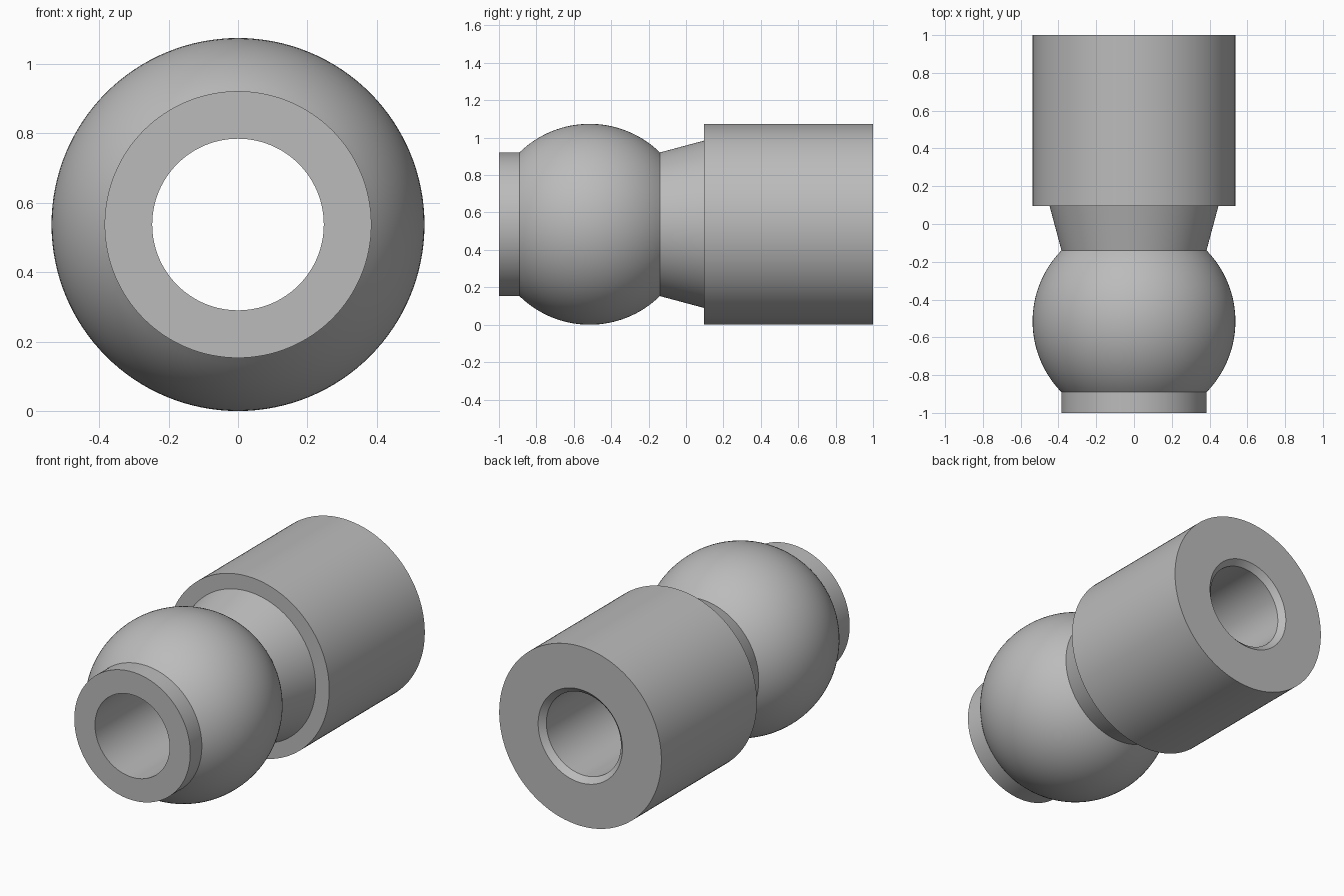
import bpy, bmesh, math
from mathutils import Matrix, Vector

cube = bpy.data.objects.get("Cube")
if cube:
    bpy.data.objects.remove(cube, do_unlink=True)

# Main dimensions
BODY_R = 0.537
NECK_R = 0.384
BORE_R = 0.247
CHAMFER = 0.032
BALL_Y = -0.515
SHOULDER_Y = 0.096
COLLAR_R = 0.447
SEGMENTS = 128
BALL_STEPS = 32

steel = bpy.data.materials.new("grey_steel")
steel.use_nodes = True
grey = (0.5, 0.5, 0.5, 1)
steel.diffuse_color = grey
steel.node_tree.nodes["Principled BSDF"].inputs["Base Color"].default_value = grey


def lathe(name, profile):
    """Revolve a closed (radius, y) outline around the y axis."""
    bm = bmesh.new()
    verts = [bm.verts.new((r, y, 0)) for r, y in profile]
    edges = [bm.edges.new((v, verts[(i + 1) % len(verts)])) for i, v in enumerate(verts)]
    bmesh.ops.spin(bm, geom=verts + edges, cent=(0, 0, 0), axis=(0, 1, 0),
                   angle=math.tau, steps=SEGMENTS, use_merge=True)
    bmesh.ops.remove_doubles(bm, verts=bm.verts, dist=1e-5)
    bmesh.ops.recalc_face_normals(bm, faces=bm.faces)
    bmesh.ops.transform(bm, matrix=Matrix.Translation(Vector((0, 0, BODY_R))), verts=bm.verts)
    mesh = bpy.data.meshes.new(name)
    bm.to_mesh(mesh)
    bm.free()
    mesh.materials.append(steel)
    obj = bpy.data.objects.new(name, mesh)
    bpy.context.collection.objects.link(obj)
    bpy.ops.object.select_all(action="DESELECT")
    obj.select_set(True)
    bpy.context.view_layer.objects.active = obj
    bpy.ops.object.shade_smooth_by_angle(angle=math.radians(30))
    return obj


# Front neck ring
front_neck = [(BORE_R, -1), (NECK_R, -1)]

# Ball, cut off where it meets the neck on both sides
half = math.acos(NECK_R / BODY_R)
ball = []
for i in range(BALL_STEPS + 1):
    a = -half + 2 * half * i / BALL_STEPS
    ball.append((BODY_R * math.cos(a), BALL_Y + BODY_R * math.sin(a)))

# Flared collar running into the shoulder of the sleeve
collar = [(COLLAR_R, SHOULDER_Y)]

# Rear sleeve with a chamfered bore mouth
sleeve = [(BODY_R, SHOULDER_Y), (BODY_R, 1), (BORE_R + CHAMFER, 1), (BORE_R, 1 - CHAMFER)]

lathe("ball_ended_sleeve", front_neck + ball + collar + sleeve)
